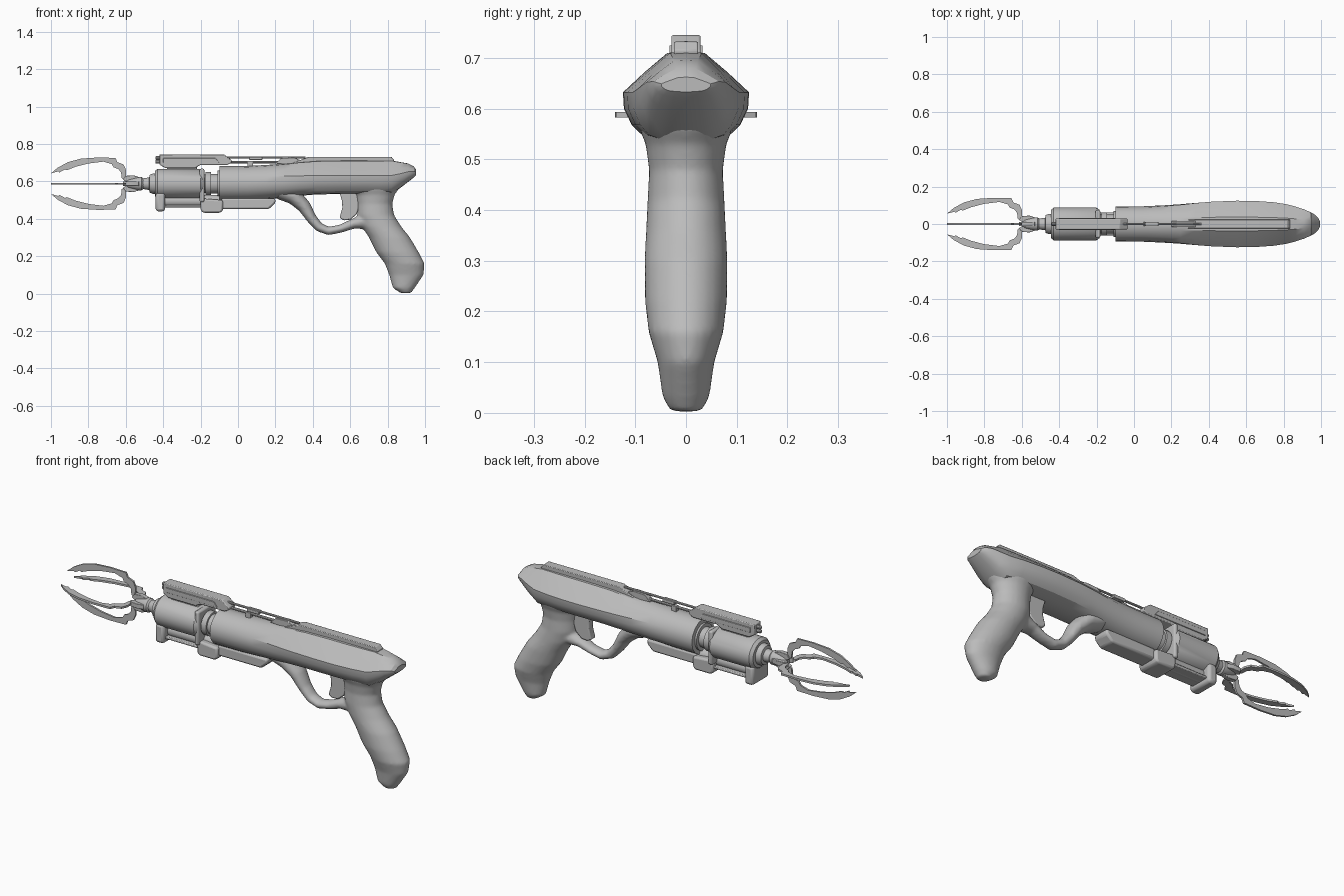
import bpy, bmesh, math
from mathutils import Vector, Matrix

if "Cube" in bpy.data.objects:
    bpy.data.objects.remove(bpy.data.objects["Cube"])

grey = bpy.data.materials.new("mid grey")
grey.diffuse_color = (0.5, 0.5, 0.5, 1)
grey.use_nodes = True
grey.node_tree.nodes["Principled BSDF"].inputs["Base Color"].default_value = grey.diffuse_color
AX = 0.588  # height of the barrel axis


def make(name, bm, angle=35):
    bmesh.ops.recalc_face_normals(bm, faces=bm.faces)
    me = bpy.data.meshes.new(name)
    bm.to_mesh(me)
    bm.free()
    me.materials.append(grey)
    ob = bpy.data.objects.new(name, me)
    bpy.context.collection.objects.link(ob)
    bpy.ops.object.select_all(action='DESELECT')
    ob.select_set(True)
    bpy.context.view_layer.objects.active = ob
    bpy.ops.object.shade_smooth_by_angle(angle=math.radians(angle))
    return ob


def loft(bm, rings):
    """Skin a list of equal-sized closed rings and cap both ends."""
    vs = [[bm.verts.new(p) for p in r] for r in rings]
    n = len(vs[0])
    for a, b in zip(vs, vs[1:]):
        for i in range(n):
            bm.faces.new((a[i], a[(i + 1) % n], b[(i + 1) % n], b[i]))
    bm.faces.new(vs[0][::-1])
    bm.faces.new(vs[-1])


def lathe(name, prof, cy=0, cz=AX, sy=1, n=24, angle=35):
    """Turned part along x from (x, radius) points."""
    bm = bmesh.new()
    loft(bm, [[(x, cy + sy * r * math.cos(math.tau * (i + .5) / n), cz + r * math.sin(math.tau * (i + .5) / n))
               for i in range(n)] for x, r in prof])
    return make(name, bm, angle)


def plate(name, pts, half, bevel=0, rot=0, y=0):
    """Side outline (x, z) extruded across y; rot turns it about the barrel axis."""
    bm = bmesh.new()
    loft(bm, [[(x, y + s * half, z) for x, z in pts] for s in (-1, 1)])
    if rot:
        bmesh.ops.rotate(bm, verts=bm.verts, cent=(0, 0, AX), matrix=Matrix.Rotation(rot, 3, 'X'))
    ob = make(name, bm, 30)
    if bevel:
        m = ob.modifiers.new("bevel", 'BEVEL')
        m.width, m.segments = bevel, 2
    return ob


def box(name, x0, x1, z0, z1, half, bevel=0.004, y=0):
    return plate(name, [(x0, z0), (x1, z0), (x1, z1), (x0, z1)], half, bevel, y=y)


# receiver: round at the muzzle, blending to a ridged prism, tapering to the tail
poly = [(0, .712), (.036, .71), (.08, .672), (.122, .632), (.12, .60), (.105, .568), (.085, .548), (.045, .536), (0, .533)]
circ = [(.094 * math.sin(math.pi * i / 8), .59 + .092 * math.cos(math.pi * i / 8)) for i in range(9)]
stations = [(-.1, 0, 1, 0, 0), (.05, .03, 1, 0, 0), (.15, .2, 1, 0, 0), (.25, .45, 1, 0, 0), (.33, .72, 1, 0, 0),
            (.42, .93, 1, 0, 0), (.55, 1, 1.02, 0, 0), (.65, 1, 1.01, 0, 0), (.75, 1, .95, 0, 0), (.82, 1, .86, 0, 0),
            (.865, 1, .76, .03, .008), (.91, 1, .64, .065, .016), (.94, 1, .53, .088, .032), (.953, 1, .4, .1, .05)]
rings = []
for x, t, sy, up, down in stations:
    half = []
    for (y0, z0), (y1, z1) in zip(circ, poly):
        z = z0 + (z1 - z0) * t
        f = (z - .533) / .179
        half.append((x, sy * (y0 + (y1 - y0) * t), z + up * (1 - f) - down * f))
    rings.append(half + [(a, -b, c) for a, b, c in half[-2:0:-1]])
bm = bmesh.new()
loft(bm, rings)
make("receiver", bm, 28)

# grip and trigger guard, fused and smoothed into one organic frame
bm = bmesh.new()
grip = [(.003, .87, .925, .03), (.03, .828, .945, .046), (.10, .808, .992, .056), (.16, .785, .998, .074),
        (.22, .74, .967, .081), (.30, .70, .92, .082), (.36, .66, .872, .079), (.42, .638, .835, .076),
        (.48, .638, .825, .073), (.53, .63, .838, .08), (.56, .60, .86, .092), (.60, .60, .87, .09)]
loft(bm, [[((a + b) / 2 + (b - a) / 2 * math.cos(k), w * math.sin(k), z)
           for k in [math.tau * i / 24 for i in range(24)]] for z, a, b, w in grip])
guard = [(.22, .55, .045, .07), (.30, .52, .045, .065), (.355, .465, .036, .05), (.395, .40, .028, .04),
         (.435, .355, .025, .036), (.485, .335, .023, .034), (.55, .348, .022, .034), (.61, .372, .026, .04),
         (.665, .385, .04, .05), (.72, .39, .05, .06)]
rings = []
for i, (x, z, r, w) in enumerate(guard):
    p, q = guard[max(i - 1, 0)], guard[min(i + 1, len(guard) - 1)]
    d = Vector((q[0] - p[0], 0, q[1] - p[1])).normalized()
    nrm = Vector((-d.z, 0, d.x))
    rings.append([Vector((x, 0, z)) + nrm * r * math.cos(k) + Vector((0, w * math.sin(k), 0))
                  for k in [math.tau * j / 16 for j in range(16)]])
loft(bm, rings)
frame = make("grip_and_guard", bm, 180)
m = frame.modifiers.new("fuse", 'REMESH')
m.mode, m.voxel_size, m.use_smooth_shade = 'VOXEL', .008, True
m = frame.modifiers.new("soften", 'SMOOTH')
m.factor, m.iterations = .5, 6

# trigger
plate("trigger", [(.54, .55), (.555, .50), (.558, .46), (.543, .405), (.565, .392), (.60, .395), (.635, .425),
                  (.65, .47), (.65, .55)], .02, .006)

# top rail and sight linkage
plate("top_rail", [(.27, .69), (.36, .725), (.38, .732), (.82, .732), (.835, .715), (.83, .69)], .024, .003)
for z, r in ((.728, .006), (.703, .007)):
    lathe("sight_rod", [(-.08, r), (.36, r)], cz=z, n=8)
plate("rod_bracket", [(.20, .695), (.23, .725), (.30, .728), (.33, .715), (.33, .69)], .016, .002)
box("rod_clip", .06, .13, .715, .732, .012, .002)
box("rod_post", .05, .08, .67, .71, .01, .002)

# upper housing with pegs
plate("upper_housing", [(-.42, .69), (-.39, .672), (-.23, .672), (-.20, .688), (-.06, .688), (-.035, .70),
                        (-.035, .715), (-.075, .745), (-.42, .745)], .029, .004)
plate("housing_side_strip", [(-.40, .70), (-.10, .70), (-.12, .725), (-.40, .725)], .033, .002)
for z in (.705, .725):
    lathe("housing_peg", [(-.442, .007), (-.438, .01), (-.41, .01)], cz=z, n=10)
box("housing_foot", -.38, -.22, .64, .68, .02)

# chamber drum, neck and nozzle
lathe("chamber_drum", [(-.445, .068), (-.43, .08), (-.20, .08), (-.185, .07)], sy=1.1)
box("drum_rear_plate", -.205, -.18, .49, .668, .075, .008)
lathe("neck", [(-.20, .05), (-.175, .05), (-.175, .062), (-.145, .062), (-.145, .052), (-.11, .052), (-.11, .07), (-.09, .07)])
lathe("nozzle", [(-.54, .026), (-.50, .03), (-.475, .034), (-.472, .048), (-.455, .055), (-.43, .055)])

# lower tube with clips
lathe("lower_tube", [(-.43, .034), (-.10, .034)], cz=.495, n=20)
box("front_clip", -.44, -.39, .44, .54, .07, .014)
box("drum_side_rail", -.40, -.19, .462, .475, .05, .004)
plate("rear_clip", [(-.2, .445), (-.185, .432), (-.095, .432), (-.08, .445), (-.08, .50), (-.2, .51)], .062, .012)
plate("lower_slide", [(-.09, .452), (.165, .452), (.20, .485), (.20, .51), (-.09, .51)], .045, .01)

# claw hub
lathe("claw_hub", [(-.60, .014), (-.585, .024), (-.56, .03), (-.535, .036), (-.515, .036), (-.505, .028)], n=16)

# four flat claws around the axis, each with a hinge block
claw = [(-1, .055), (-.965, .085), (-.91, .115), (-.84, .134), (-.75, .14), (-.655, .138), (-.645, .115),
        (-.612, .103), (-.598, .072), (-.60, .04), (-.56, .03), (-.55, .012), (-.60, .012), (-.622, .03),
        (-.625, .06), (-.64, .078), (-.665, .088), (-.675, .105), (-.72, .118), (-.80, .108), (-.87, .09),
        (-.915, .072), (-.925, .076), (-.955, .06), (-.96, .066)]
for k in range(4):
    a = k * math.pi / 2
    plate("claw", [(x, AX + r) for x, r in claw], .005, rot=a)
    plate("claw_hinge", [(x, AX + r) for x, r in ((-.615, .022), (-.60, .042), (-.56, .045), (-.53, .036),
                                                  (-.53, .015), (-.60, .012))], .012, .002, rot=a)
